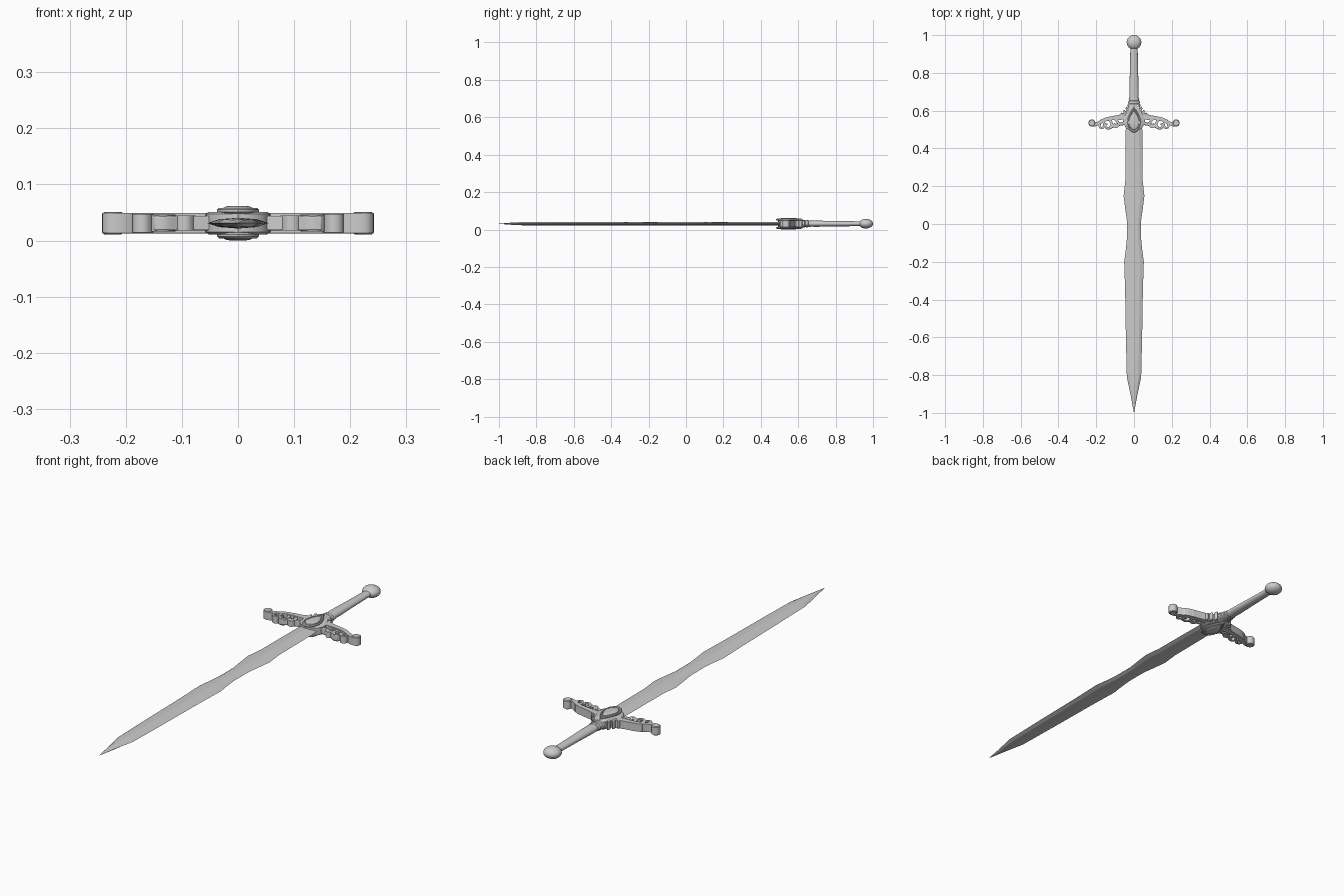
import bpy, bmesh, math
from mathutils import Vector

if "Cube" in bpy.data.objects:
    bpy.data.objects.remove(bpy.data.objects["Cube"])

ZC = 0.031  # height of the sword's middle plane


def make_object(name, bm, angle=35, bevel=0.0, mirror=False):
    bmesh.ops.recalc_face_normals(bm, faces=bm.faces)
    mesh = bpy.data.meshes.new(name)
    bm.to_mesh(mesh)
    bm.free()
    ob = bpy.data.objects.new(name, mesh)
    bpy.context.collection.objects.link(ob)
    if mirror:
        ob.modifiers.new("mirror", 'MIRROR').use_mirror_merge = False
    if bevel:
        mod = ob.modifiers.new("bevel", 'BEVEL')
        mod.width, mod.segments, mod.limit_method = bevel, 2, 'ANGLE'
        mod.angle_limit = math.radians(50)
    bpy.ops.object.select_all(action='DESELECT')
    ob.select_set(True)
    bpy.context.view_layer.objects.active = ob
    bpy.ops.object.shade_smooth_by_angle(angle=math.radians(angle))
    return ob


def loft(bm, rings):
    """Skin closed rings of equal length and cap both ends."""
    loops = [[bm.verts.new(p) for p in ring] for ring in rings]
    for a, b in zip(loops, loops[1:]):
        n = len(a)
        for i in range(n):
            bm.faces.new((a[i], a[(i + 1) % n], b[(i + 1) % n], b[i]))
    bm.faces.new(loops[0][::-1])
    bm.faces.new(loops[-1])


def lathe(name, profile, flat, sides=24):
    """Turn (y, radius) points around the long axis, flattened in z."""
    bm = bmesh.new()
    ang = [2 * math.pi * i / sides for i in range(sides)]
    loft(bm, [[(r * math.cos(a), y, ZC + flat * r * math.sin(a)) for a in ang]
              for y, r in profile])
    return make_object(name, bm)


def smooth_path(pts, steps=4):
    """Catmull-Rom interpolation of (x, y, half width) points."""
    p = [Vector(q) for q in pts]
    p = [2 * p[0] - p[1]] + p + [2 * p[-1] - p[-2]]
    out = []
    for i in range(1, len(p) - 2):
        a, b, c, d = p[i - 1:i + 3]
        for k in range(steps):
            t = k / steps
            out.append(0.5 * (2 * b + (c - a) * t + (2 * a - 5 * b + 4 * c - d) * t * t
                              + (3 * b - a - 3 * c + d) * t ** 3))
    return out + [p[-2]]


def ribbon(name, pts, half_z):
    """Thick flat scroll following a path, mirrored to both sides."""
    path = smooth_path(pts)
    rings = []
    for i, q in enumerate(path):
        t = path[min(i + 1, len(path) - 1)] - path[max(i - 1, 0)]
        n = Vector((-t.y, t.x)).normalized() * max(q.z, 0.002)
        rings.append([(q.x + s * n.x, q.y + s * n.y, ZC + u * half_z)
                      for s, u in ((1, -1), (1, 1), (-1, 1), (-1, -1))])
    bm = bmesh.new()
    loft(bm, rings)
    return make_object(name, bm, bevel=0.003, mirror=True)


def plate(name, half, layers, centre_y):
    """Symmetric outline stacked through (z offset, scale) layers."""
    outline = half + [(-x, y) for x, y in reversed(half) if x > 0]
    bm = bmesh.new()
    loft(bm, [[(x * s, centre_y + (y - centre_y) * s, ZC + z) for x, y in outline]
              for z, s in layers])
    return make_object(name, bm)


# Blade: wavy outline, bevelled edges and a central ridge
bm = bmesh.new()
stations = [(0.55, 0.043), (0.40, 0.045), (0.23, 0.046), (0.15, 0.055), (0.10, 0.049),
            (0.02, 0.038), (-0.08, 0.038), (-0.14, 0.044), (-0.20, 0.052),
            (-0.35, 0.047), (-0.60, 0.043), (-0.81, 0.038)]
section = [(1, 0), (0.62, 0.007), (0, 0.0095), (-0.62, 0.007),
           (-1, 0), (-0.62, -0.007), (0, -0.0095), (0.62, -0.007)]
rings = [[(w * u, y, ZC + h) for u, h in section] for y, w in stations]
rings.append([(0.017 * u, -0.91, ZC + h * 0.8) for u, h in section])
rings.append([(0.0006 * u, -0.999, ZC + h * 0.05) for u, h in section])
loft(bm, rings)
make_object("blade", bm, angle=8)

# Grip with collar rings, and the round pommel
lathe("grip", [(0.60, 0.024), (0.66, 0.024), (0.70, 0.025), (0.80, 0.022),
               (0.90, 0.020), (0.945, 0.019)], 0.66)
for i, (y, r) in enumerate([(0.628, 0.034), (0.645, 0.031), (0.661, 0.028)]):
    lathe(f"collar_ring_{i + 1}", [(y - 0.009, r - 0.006), (y - 0.006, r - 0.001), (y, r),
                                   (y + 0.006, r - 0.001), (y + 0.009, r - 0.006)], 0.62)
lathe("pommel", [(0.962 - 0.038 * math.cos(math.pi * (i + 0.1) / 12.2),
                  0.039 * math.sin(math.pi * (i + 0.1) / 12.2)) for i in range(13)], 0.66)

# Guard hub behind the medallion
hub = [(0, 0.632), (0.024, 0.63), (0.036, 0.605), (0.048, 0.58), (0.058, 0.555),
       (0.056, 0.53), (0.042, 0.508), (0.02, 0.495), (0, 0.492)]
plate("guard_hub", hub, [(-0.020, 0.9), (-0.016, 1), (0.016, 1), (0.020, 0.9)], 0.55)

# Teardrop medallion: frame plates and domed gem on both faces
drop = [(0, 0.622), (0.012, 0.603), (0.026, 0.578), (0.035, 0.553), (0.037, 0.53),
        (0.031, 0.506), (0.018, 0.489), (0, 0.482)]
plate("medallion_core", drop, [(-0.024, 0.86), (0.024, 0.86)], 0.545)
for side, s in (("top", 1), ("bottom", -1)):
    plate(f"medallion_frame_{side}", drop,
          [(0.017 * s, 0.9), (0.020 * s, 1), (0.024 * s, 1), (0.027 * s, 0.92),
           (0.0265 * s, 0.82), (0.024 * s, 0.78)], 0.545)
    plate(f"medallion_gem_{side}", drop,
          [(0.022 * s, 0.76), (0.027 * s, 0.72), (0.030 * s, 0.55), (0.031 * s, 0.3)], 0.545)

# Guard arms ending in a rolled scroll
ribbon("guard_arm", [(0.03, 0.575, 0.018), (0.07, 0.566, 0.014), (0.11, 0.561, 0.011),
                     (0.15, 0.553, 0.010), (0.18, 0.538, 0.009), (0.205, 0.526, 0.009),
                     (0.228, 0.525, 0.008), (0.235, 0.538, 0.007),
                     (0.225, 0.547, 0.006)], 0.018)
bm = bmesh.new()
ang = [2 * math.pi * i / 20 for i in range(20)]
loft(bm, [[(0.223 + 0.019 * k * math.cos(a), 0.535 + 0.019 * k * math.sin(a), ZC + z)
           for a in ang] for z, k in ((-0.020, 0.8), (-0.017, 1), (0.017, 1), (0.020, 0.8))])
make_object("arm_end_roll", bm, mirror=True)

# Curled leaves hanging below the arms
leaves = [(0.165, 0.545, 1.0), (0.128, 0.553, 1.25), (0.090, 0.548, 0.95)]
for i, (x, y, k) in enumerate(leaves):
    shape = [(0.01, 0.008, 0.007), (-0.004, -0.008, 0.007), (-0.008, -0.023, 0.006),
             (0.002, -0.036, 0.006), (0.015, -0.034, 0.005), (0.018, -0.023, 0.005),
             (0.010, -0.019, 0.004)]
    ribbon(f"curled_leaf_{i + 1}", [(x + a * k, y + b * k, w) for a, b, w in shape],
           (0.0165, 0.015, 0.0135)[i])
ribbon("lower_branch", [(0.045, 0.535, 0.010), (0.075, 0.528, 0.008), (0.105, 0.521, 0.007),
                        (0.13, 0.507, 0.006), (0.15, 0.506, 0.004)], 0.013)

# Short feathers climbing from the arms to the collar
for i, (x, y) in enumerate([(0.030, 0.600), (0.043, 0.583), (0.058, 0.568)]):
    ribbon(f"upper_feather_{i + 1}", [(x - 0.012, y - 0.012, 0.008), (x, y, 0.008),
                                      (x + 0.008, y + 0.012, 0.006),
                                      (x + 0.007, y + 0.021, 0.003)], 0.019 - 0.001 * i)
